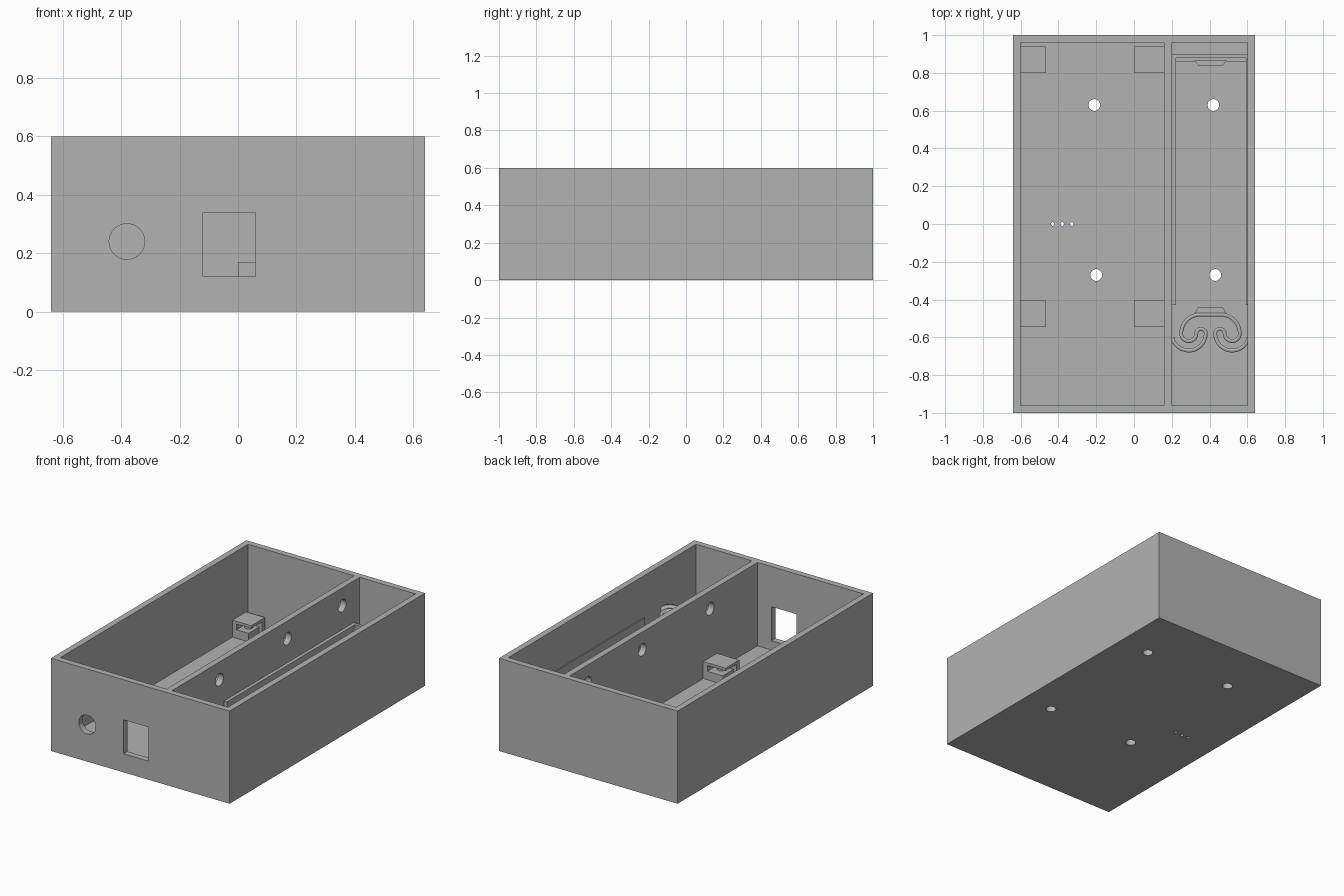
import bpy, bmesh
from math import sin, cos, radians
from mathutils import Matrix, Vector

cube = bpy.data.objects.get("Cube")
if cube:
    bpy.data.objects.remove(cube)

grey = bpy.data.materials.new("plain grey")
grey.use_nodes = True
colour = (0.45, 0.45, 0.45, 1)
grey.diffuse_color = colour
grey.node_tree.nodes["Principled BSDF"].inputs["Base Color"].default_value = colour

FLOOR = 0.06
RIM = 0.33      # top of the cell holder
MID = 0.405     # centre line of the cell bay


def add(name, bm):
    bmesh.ops.recalc_face_normals(bm, faces=bm.faces)
    mesh = bpy.data.meshes.new(name)
    bm.to_mesh(mesh)
    bm.free()
    mesh.materials.append(grey)
    obj = bpy.data.objects.new(name, mesh)
    bpy.context.collection.objects.link(obj)
    return obj


def box(name, x, y, z):
    bm = bmesh.new()
    bmesh.ops.create_cube(bm, size=1)
    for v in bm.verts:
        v.co = Vector([(r[0] + r[1]) / 2 + c * (r[1] - r[0]) for c, r in zip(v.co, (x, y, z))])
    return add(name, bm)


def rod(name, centre, radius, depth, axis="Z"):
    turn = {"X": Matrix.Rotation(radians(90), 4, "Y"),
            "Y": Matrix.Rotation(radians(90), 4, "X"), "Z": Matrix()}[axis]
    bm = bmesh.new()
    bmesh.ops.create_cone(bm, cap_ends=True, segments=32, radius1=radius, radius2=radius,
                          depth=depth, matrix=Matrix.Translation(centre) @ turn)
    return add(name, bm)


def activate(obj):
    bpy.ops.object.select_all(action="DESELECT")
    obj.select_set(True)
    bpy.context.view_layer.objects.active = obj


def cut(target, cutter):
    mod = target.modifiers.new("cut", "BOOLEAN")
    mod.operation = "DIFFERENCE"
    mod.solver = "EXACT"
    mod.object = cutter
    activate(target)
    bpy.ops.object.modifier_apply(modifier=mod.name)
    bpy.data.objects.remove(cutter)


# Open case with two bays
case = box("case", (-0.64, 0.64), (-1, 1), (0, 0.6))
cut(case, box("bay", (-0.6, 0.16), (-0.96, 0.96), (FLOOR, 0.7)))
cut(case, box("bay", (0.2, 0.6), (-0.96, 0.96), (FLOOR, 0.7)))

# Front openings
cut(case, box("window", (-0.12, 0.06), (-1.1, -0.9), (0.12, 0.34)))
cut(case, rod("round_port", (-0.38, -1, 0.24), 0.061, 0.2, "Y"))

# Screw holes and small vents in the floor
for x, y in ((-0.21, 0.63), (0.42, 0.63), (-0.2, -0.27), (0.43, -0.27)):
    cut(case, rod("screw_hole", (x, y, 0), 0.031, 0.3))
for x in (-0.43, -0.38, -0.33):
    cut(case, rod("vent", (x, 0, 0), 0.01, 0.3))

# Wire holes through the divider
for y in (0.78, 0.22, -0.475):
    cut(case, rod("wire_hole", (0.18, y, 0.485), 0.04, 0.1, "X"))

# Slotted board mounts in the four corners of the wide bay
for side, x0, x1 in (("right", -0.6, -0.465), ("left", 0, 0.16)):
    for end, y0, y1 in (("front", -0.545, -0.405), ("back", 0.8, 0.94)):
        name = f"{end}_{side}_mount"
        mount = box(name, (x0, x1), (y0, y1), (FLOOR - 0.01, 0.17))
        sx = (x0 + 0.03, x1 + 0.1) if side == "right" else (x0 - 0.1, x1 - 0.03)
        sy = (y0 + 0.03, y1 + 0.1) if end == "front" else (y0 - 0.1, y1 - 0.03)
        cut(mount, box("slot", sx, sy, (0.115, 0.152)))
        # base set back under the top plate
        bx = (x1 - 0.02, x1 + 0.1) if side == "right" else (x0 - 0.1, x0 + 0.02)
        cut(mount, box("recess", bx, sy, (0, 0.14)))
        rod(name + "_peg", ((x0 + x1) / 2, (y0 + y1) / 2, 0.133), 0.025, 0.045)

# Cell holder: side rails and stepped end wall
box("inner_rail", (0.195, 0.222), (-0.43, 0.89), (FLOOR - 0.01, RIM))
box("outer_rail", (0.594, 0.605), (-0.43, 0.89), (FLOOR - 0.01, RIM))
box("end_wall", (0.195, 0.605), (0.86, 0.9), (FLOOR - 0.01, RIM - 0.02))
box("end_wall_lip", (0.195, 0.605), (0.88, 0.9), (RIM - 0.03, RIM))


# Tapered contact pads facing the cell
def pad(name, base, tip):
    bm = bmesh.new()
    outline = ((-0.085, base), (0.085, base), (0.065, tip), (-0.065, tip))
    face = bm.faces.new([bm.verts.new((MID + x, y, FLOOR + 0.02)) for x, y in outline])
    grown = bmesh.ops.extrude_face_region(bm, geom=[face])["geom"]
    bmesh.ops.translate(bm, vec=(0, 0, RIM - FLOOR - 0.02),
                        verts=[g for g in grown if isinstance(g, bmesh.types.BMVert)])
    add(name, bm)


pad("back_contact", 0.865, 0.84)
pad("front_contact", -0.475, -0.44)


# Curled flat spring: half the path from arcs, mirrored about the bay centre
def arc(cx, r, a0, a1, n=14):
    angles = [radians(a0 + (a1 - a0) * i / n) for i in range(n + 1)]
    return [(cx + r * cos(a), -0.58 + r * sin(a)) for a in angles]


half = (arc(0.29, 0.09, -165, 0) + arc(0.355, 0.025, 0, 180)[1:]
        + arc(0.29, 0.04, 0, -180)[1:] + arc(0.35, 0.1, 180, 90)[1:])
path = half + [(2 * MID - x, y) for x, y in reversed(half)]
bm = bmesh.new()
low = [bm.verts.new((x, y, FLOOR + 0.01)) for x, y in path]
high = [bm.verts.new((x, y, RIM)) for x, y in path]
for i in range(len(path) - 1):
    bm.faces.new((low[i], low[i + 1], high[i + 1], high[i]))
spring = add("cell_spring", bm)
thick = spring.modifiers.new("thickness", "SOLIDIFY")
thick.thickness = 0.02
thick.offset = 0

# Smooth the round surfaces, keep the edges sharp
for obj in [o for o in bpy.context.collection.objects if o.type == "MESH"]:
    activate(obj)
    bpy.ops.object.shade_smooth_by_angle(angle=radians(30))
